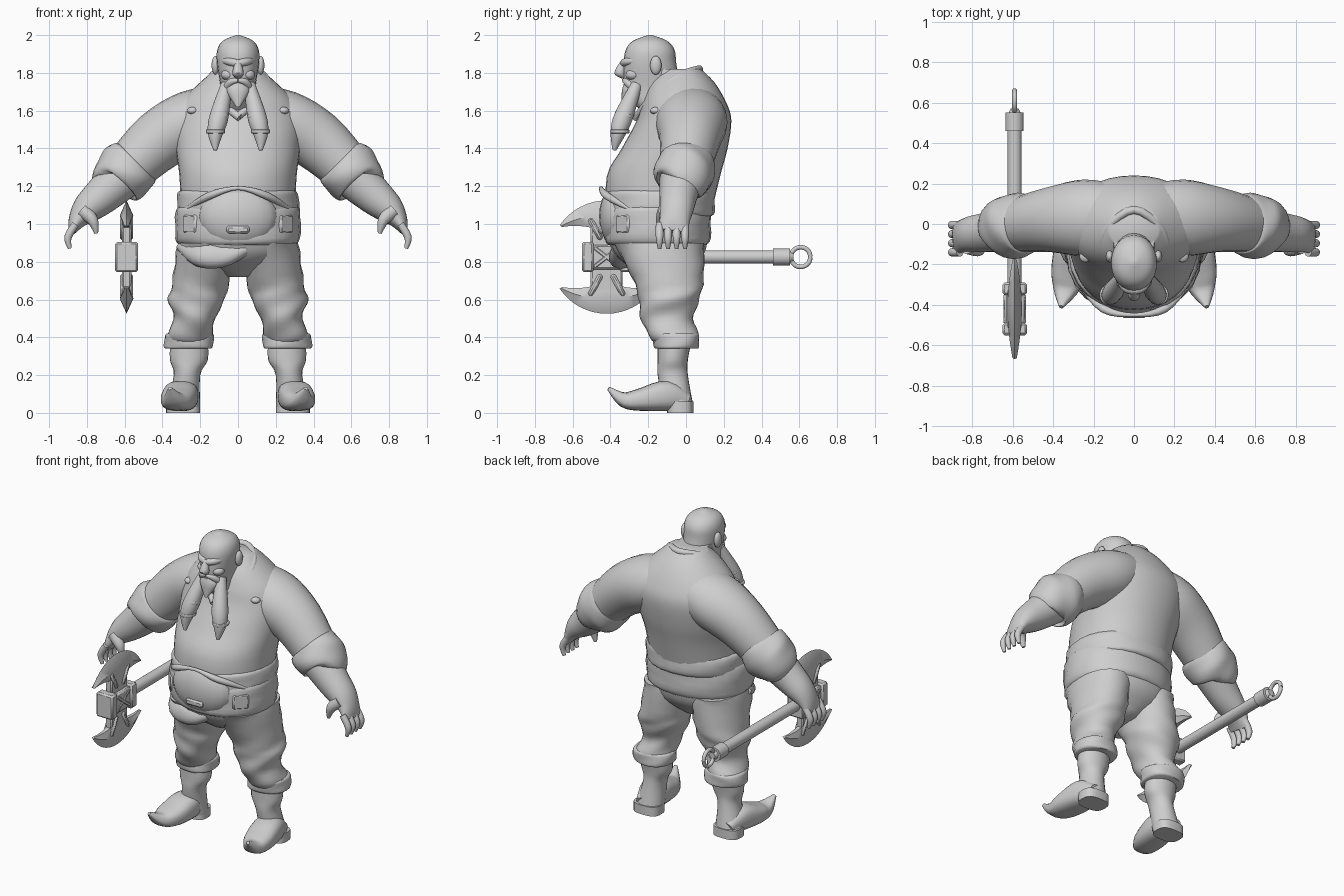
import bpy, bmesh
from math import sin, cos, pi, radians, copysign
from mathutils import Vector

if "Cube" in bpy.data.objects:
    bpy.data.objects.remove(bpy.data.objects["Cube"], do_unlink=True)

tone = (.62, .62, .62, 1)
grey = bpy.data.materials.new("plain grey")
grey.use_nodes = True
grey.diffuse_color = tone
grey.node_tree.nodes["Principled BSDF"].inputs["Base Color"].default_value = tone
X, Y, Z = Vector((1, 0, 0)), Vector((0, 1, 0)), Vector((0, 0, 1))
parts = []


def finish(name, bm):
    bmesh.ops.recalc_face_normals(bm, faces=bm.faces)
    mesh = bpy.data.meshes.new(name)
    bm.to_mesh(mesh)
    bm.free()
    mesh.materials.append(grey)
    obj = bpy.data.objects.new(name, mesh)
    bpy.context.collection.objects.link(obj)
    parts.append(obj)
    return obj


def skin(name, bm, rings):
    """Join neighbouring rings with quads and close both ends."""
    count = len(rings[0])
    for lower, upper in zip(rings, rings[1:]):
        for k in range(count):
            n = (k + 1) % count
            bm.faces.new((lower[k], lower[n], upper[n], upper[k]))
    bm.faces.new(rings[0])
    bm.faces.new(rings[-1])
    finish(name, bm)


def smooth_rows(rows, steps=4):
    """Catmull-Rom interpolation of rows (x, y, z, radius, optional side radius)."""
    rows = [row if len(row) == 5 else (*row, row[-1]) for row in rows]
    last = len(rows) - 1
    out = []
    for i in range(last):
        a, b, c, d = (rows[max(0, min(last, k))] for k in (i - 1, i, i + 1, i + 2))
        for s in range(steps):
            t = s / steps
            out.append([q + t / 2 * (r - p + t * (2 * p - 5 * q + 4 * r - w + t * (3 * q - p - 3 * r + w)))
                        for p, q, r, w in zip(a, b, c, d)])
    return out + [rows[last]]


def loft(name, rows, mirror=1, flat=False, side=Y, power=1, ripple=0, count=24):
    """Skin oval rings along a path; flat keeps every ring level."""
    bm = bmesh.new()
    path = smooth_rows(rows)
    centres = [Vector(row[:3]) for row in path]
    rings = []
    for i, (x, y, z, depth, width) in enumerate(path):
        ahead = centres[min(i + 1, len(path) - 1)] - centres[max(i - 1, 0)]
        tangent = Z if flat else ahead.normalized()
        u = (side - tangent * side.dot(tangent)).normalized()
        v = tangent.cross(u)
        ring = []
        for k in range(count):
            angle = 2 * pi * k / count
            c, s = (copysign(abs(f) ** power, f) for f in (cos(angle), sin(angle)))
            swell = 1 + ripple * sin(3 * angle + 50 * z)
            p = centres[i] + (v * c * abs(depth) + u * s * abs(width)) * swell
            ring.append(bm.verts.new((p.x * mirror, p.y, p.z)))
        rings.append(ring)
    skin(name, bm, rings)


def band(name, x, y, low, high, width, depth, mirror=1, ripple=0):
    """Level belt-like band with a rounded lip at both rims."""
    lip = (high - low) / 6
    levels = ((low, .93), (low + lip, 1), (high - lip, 1), (high, .93))
    loft(name, [(x, y, z, width * k, depth * k) for z, k in levels], mirror, flat=True, power=.92, ripple=ripple)


def both_sides(half):
    return half + [(-x, *rest) for x, *rest in reversed(half[:-1])]


def box(name, place, size, bevel=.01, turn=0, axis=Z):
    bm = bmesh.new()
    bmesh.ops.create_cube(bm, size=1)
    bmesh.ops.scale(bm, vec=size, verts=bm.verts)
    bmesh.ops.bevel(bm, geom=bm.edges[:], offset=bevel, segments=1, affect='EDGES')
    obj = finish(name, bm)
    obj.location = place
    obj.rotation_euler = axis * radians(turn)


def ball(name, place, size):
    bm = bmesh.new()
    bmesh.ops.create_uvsphere(bm, u_segments=20, v_segments=12, radius=1)
    bmesh.ops.scale(bm, vec=size, verts=bm.verts)
    bmesh.ops.translate(bm, vec=place, verts=bm.verts)
    finish(name, bm)


# Torso, hips and belt
loft("shirt", [(0, -.15, 1, .3, .27), (0, -.12, 1.25, .31, .3), (0, -.06, 1.4, .33, .28), (0, -.01, 1.55, .34, .25),
               (0, -.01, 1.65, .3, .22), (0, -.02, 1.75, .2, .17), (0, -.02, 1.82, .12, .1)],
     flat=True, power=.95, count=36)
loft("hips", [(0, -.12, .72, .06, .1), (0, -.14, .83, .28, .23), (0, -.15, .95, .31, .27)], flat=True, power=.9)
band("belt", 0, -.15, .89, 1.1, .33, .28, ripple=.01)
band("shirt_hem", 0, -.14, 1.04, 1.18, .32, .29, ripple=.01)
ball("belly_plate", (0, -.36, 1.04), (.21, .1, .17))
loft("belly_rim", both_sides([(.27, -.3, 1.08, .01), (.15, -.42, 1.15, .02), (0, -.45, 1.19, .01)]), side=Z)
box("buckle", (0, -.45, .97), (.12, .03, .04))
loft("waist_cloth", [(.04, -.35, .87, .04), (-.08, -.35, .83, .06), (-.2, -.31, .84, .07), (-.31, -.2, .88, .02)],
     ripple=.06)

# Collar band and neck
loft("collar", both_sides([(0, -.26, 1.57, .02), (.15, -.15, 1.7, .02), (.13, -.02, 1.79, .02), (0, .07, 1.82, .02)])
     + [(0, -.26, 1.57, .02)], side=Z)
loft("neck", [(0, -.05, 1.62, .13), (0, -.1, 1.82, .1)], flat=True)

# Head
loft("head", [(0, -.12, 1.6, .11, .12), (0, -.17, 1.7, .09, .15), (0, -.19, 1.84, .11, .14), (0, -.19, 1.92, .11, .13),
              (0, -.19, 1.97, .08, .09), (0, -.19, 2, .01)], flat=True, power=.95)
loft("nose", [(0, -.33, 1.87, .01), (0, -.35, 1.8, .03), (0, -.33, 1.77, .01)], flat=True)
loft("beard", [(0, -.29, 1.74, .05, .04), (0, -.3, 1.7, .06, .04), (0, -.33, 1.62, .01)], flat=True)

for m, tag in ((1, "left"), (-1, "right")):
    # Face details
    loft(tag + "_brow", [(0, -.33, 1.85, .02), (.05, -.31, 1.86, .02), (.1, -.22, 1.87, .01)], m)
    loft(tag + "_moustache", [(0, -.33, 1.76, .01), (.04, -.31, 1.75, .02), (.07, -.26, 1.7, .02)], m)
    ball(tag + "_cheek", (m * .05, -.28, 1.79), (.04, .04, .03))
    ball(tag + "_ear", (m * .12, -.16, 1.84), (.02, .03, .05))
    ball(tag + "_collar_stud", (m * .24, -.16, 1.6), (.03, .03, .02))

    # Hanging braids with bands
    loft(tag + "_braid", [(.06, -.26, 1.74, .03), (.1, -.33, 1.57, .05), (.12, -.36, 1.48, .04),
                          (.12, -.38, 1.39, .01)], m)
    band(tag + "_upper_braid_band", .1, -.33, 1.56, 1.58, .05, .05, m)
    band(tag + "_lower_braid_band", .12, -.35, 1.48, 1.5, .05, .05, m)

    # Arm, rolled cuff and forearm
    loft(tag + "_sleeve", [(.06, .03, 1.6, .14, .16), (.24, .03, 1.54, .17, .19), (.42, .02, 1.44, .16),
                           (.6, -.01, 1.27, .13)], m)
    loft(tag + "_cuff", [(.53, 0, 1.34, .13), (.55, 0, 1.32, .15), (.6, -.01, 1.27, .16), (.65, -.02, 1.22, .14),
                         (.66, -.03, 1.2, .11)], m, ripple=.03)
    loft(tag + "_forearm", [(.6, -.02, 1.26, .12), (.72, -.04, 1.15, .1), (.8, -.05, 1.08, .08, .09),
                            (.85, -.06, 1.02, .05, .08), (.88, -.07, .96, .02, .08)], m)
    for i in range(4):
        y = -.14 + i * .045
        loft(tag + "_finger", [(.86, y, 1, .02), (.9, y, .93, .02), (.89, y, .87, .01)], m)
    loft(tag + "_thumb", [(.82, -.11, 1.07, .04), (.77, -.13, 1.02, .03), (.75, -.13, .95, .01)], m)

    # Trouser leg with gathered cuff
    loft(tag + "_trouser", [(.16, -.14, .9, .16, .24), (.2, -.09, .68, .15, .18), (.22, -.09, .6, .15, .16),
                            (.23, -.1, .5, .11, .14), (.26, -.06, .4, .12, .13), (.26, -.05, .36, .1)],
         m, flat=True, ripple=.03, power=.95)
    band(tag + "_trouser_cuff", .26, -.05, .34, .42, .13, .12, m, ripple=.03)

    # Boot with upturned toe
    loft(tag + "_boot_shaft", [(.26, -.06, .38, .1, .09), (.26, -.07, .28, .1, .08), (.27, -.07, .2, .07, .08),
                               (.29, -.04, .03, .09, .08)], m, flat=True)
    loft(tag + "_boot_foot", [(.29, .01, .06, .04, .06), (.3, -.1, .09, .08, .09), (.32, -.24, .07, .06, .09),
                              (.34, -.33, .07, .04, .06), (.36, -.41, .13, .01)], m, side=X, power=.75)
    loft(tag + "_boot_heel", [(.29, -.03, 0, .09, .07), (.29, -.03, .06, .09, .07)], m, flat=True, power=.7)

    # Small plates on the belt
    box(tag + "_belt_plate", (m * .25, -.33, 1), (.1, .03, .1), turn=m * 45)

# Axe: handle, end cap and ring
AX, AZ, HUB = -.59, .825, -.42


def rod(name, start, end, radius, tip):
    loft(name, [(AX, start, AZ, radius), (AX, end, AZ, tip)], side=X)


rod("axe_handle", HUB, .48, .035, .035)
rod("handle_cap", .46, .55, .045, .045)
rod("handle_knob", .54, .57, .035, .02)
turns = [k * pi / 6 for k in range(13)]
loft("handle_ring", [(AX, .607 + .052 * cos(a), AZ + .052 * sin(a), .012) for a in turns], side=X)

# Axe hub with end collars and crossed straps
box("axe_hub", (AX, HUB, AZ), (.1, .25, .13))
for way in (-1, 1):
    box("hub_collar", (AX, HUB + way * .1, AZ), (.12, .06, .16))
    box("hub_strap", (AX, HUB, AZ), (.11, .17, .02), .004, way * 38, X)

# Two crescent blades with thin cutting edges
for up, tag in ((1, "upper"), (-1, "lower")):
    box(tag + "_blade_neck", (AX, HUB, AZ + up * .12), (.05, .17, .14))
    for way in (-1, 1):
        box(tag + "_blade_brace", (AX, HUB + way * .06, AZ + up * .15), (.07, .03, .13), turn=up * way * -28, axis=X)
    bm = bmesh.new()
    rings = []
    edge = .3
    for i in range(17):
        t = i / 8 - 1
        angle = t * radians(56)
        inner = .14 + .145 * t * t
        middle = (inner + edge) / 2
        thick = .036 * (1 - .7 * t * t)
        section = ((edge, 0), (middle, thick), (inner, thick / 2), (inner, -thick / 2), (middle, -thick))
        rings.append([bm.verts.new((AX + x, HUB + radius * sin(angle), AZ + up * radius * cos(angle)))
                      for radius, x in section])
    skin(tag + "_blade", bm, rings)

# Smooth shading with crisp edges
bpy.ops.object.select_all(action='DESELECT')
for obj in parts:
    obj.select_set(True)
bpy.context.view_layer.objects.active = parts[0]
bpy.ops.object.shade_smooth_by_angle(angle=radians(42))
